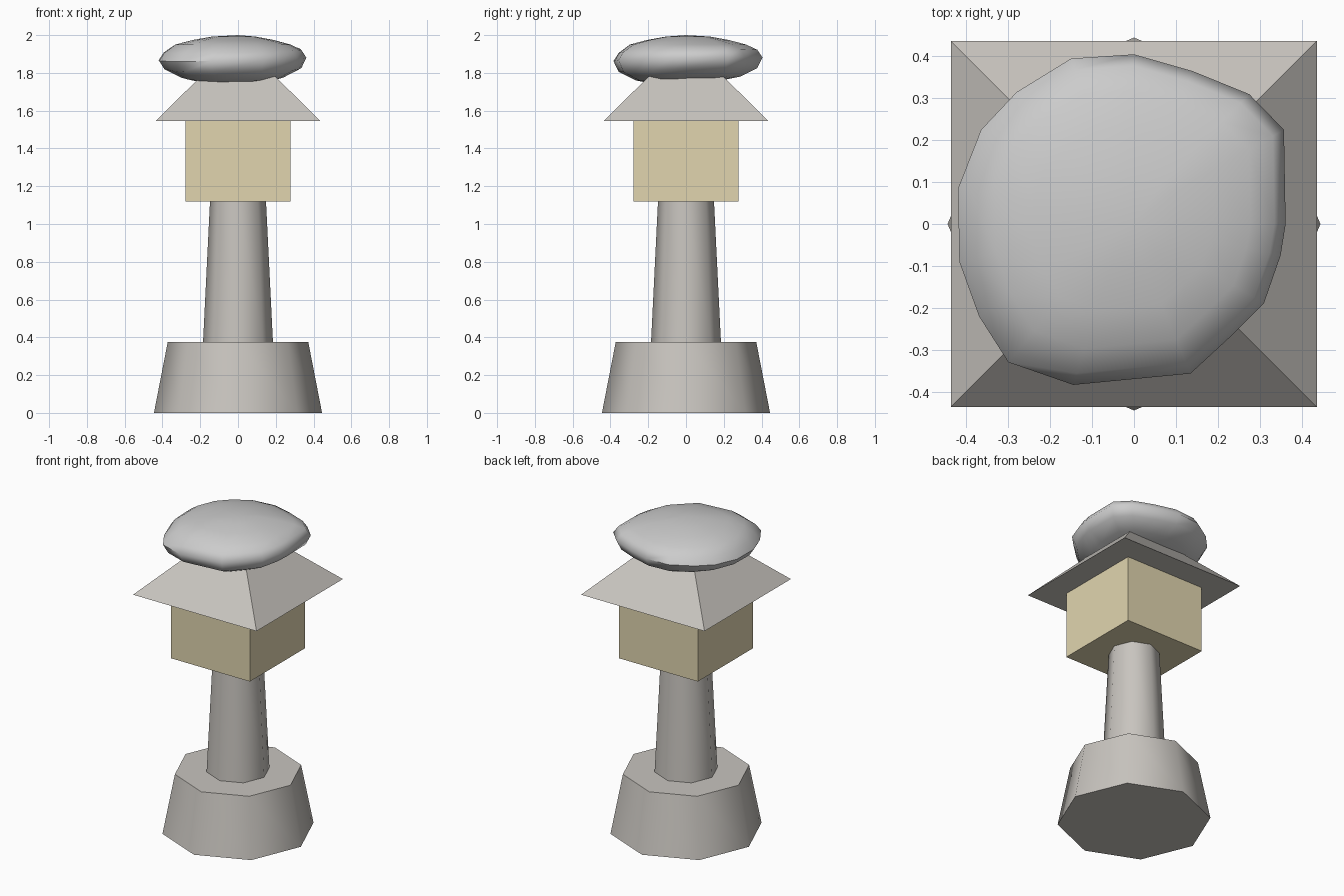
import bpy, bmesh, math
from mathutils import Vector

if "Cube" in bpy.data.objects:
    bpy.data.objects.remove(bpy.data.objects["Cube"])


def material(name, rgb):
    m = bpy.data.materials.new(name)
    m.diffuse_color = (*rgb, 1)
    m.use_nodes = True
    m.node_tree.nodes["Principled BSDF"].inputs["Base Color"].default_value = m.diffuse_color
    return m


stone = material("stone", (0.58, 0.555, 0.52))
glow = material("warm_pane", (0.75, 0.665, 0.43))


def smooth(ob, degrees):
    bpy.ops.object.select_all(action='DESELECT')
    ob.select_set(True)
    bpy.context.view_layer.objects.active = ob
    bpy.ops.object.shade_smooth_by_angle(angle=math.radians(degrees))


def tapered(name, sides, r1, r2, z0, z1, mat, turn=0.0, round_sides=False):
    """Upright tapered prism between two heights."""
    bpy.ops.mesh.primitive_cone_add(vertices=sides, radius1=r1, radius2=r2, depth=z1 - z0,
                                    location=(0, 0, (z0 + z1) / 2))
    ob = bpy.context.object
    ob.name = name
    ob.rotation_euler.z = turn
    ob.data.materials.append(mat)
    if round_sides:
        smooth(ob, 60)
    return ob


R2 = math.sqrt(2)
# Octagonal foot and post
tapered("base", 8, 0.445, 0.372, 0, 0.375, stone, round_sides=True)
tapered("post", 8, 0.185, 0.148, 0.375, 1.125, stone, round_sides=True)
# Lantern box and pyramid roof
tapered("light_box", 4, 0.279 * R2, 0.279 * R2, 1.12, 1.545, glow, math.pi / 4)
tapered("roof", 4, 0.437 * R2, 0, 1.545, 1.975, stone, math.pi / 4)

# Lumpy snow cap: irregular plan outline swept through a flattened dome profile
outline = [(-.42, .085), (-.365, .225), (-.28, .315), (-.15, .395), (0, .405), (.14, .365),
           (.275, .31), (.358, .225), (.362, 0), (.35, -.075), (.31, -.19), (.24, -.26),
           (.135, -.357), (-.145, -.384), (-.3, -.33), (-.37, -.22), (-.417, -.09)]
profile = [(.3, 1.992), (.55, 1.974), (.78, 1.95), (.93, 1.915), (1, 1.873),
           (.93, 1.825), (.7, 1.78), (.4, 1.757)]
centre = Vector((-0.02, 0.01))
bm = bmesh.new()
rings = []
for s, z in profile:
    ring = []
    for x, y in outline:
        p = centre + (Vector((x, y)) - centre) * s
        # underside sags toward the front; the rim leans slightly
        sag = 0.02 * min(1, max(0, -y / 0.3)) if z < 1.85 else 0
        lean = 0.02 * (p.x + p.y) if 1.84 < z < 1.95 else 0
        ring.append(bm.verts.new((p.x, p.y, z - sag + lean)))
    rings.append(ring)
n = len(outline)
for a, b in zip(rings, rings[1:]):
    for i in range(n):
        j = (i + 1) % n
        bm.faces.new((a[i], a[j], b[j], b[i]))
top = bm.verts.new((0, 0, 2.0))
bottom = bm.verts.new((0, 0, 1.75))
for i in range(n):
    j = (i + 1) % n
    bm.faces.new((top, rings[0][j], rings[0][i]))
    bm.faces.new((bottom, rings[-1][i], rings[-1][j]))
bmesh.ops.recalc_face_normals(bm, faces=bm.faces)
mesh = bpy.data.meshes.new("snow_cap")
bm.to_mesh(mesh)
bm.free()
snow = bpy.data.objects.new("snow_cap", mesh)
bpy.context.collection.objects.link(snow)
smooth(snow, 60)
